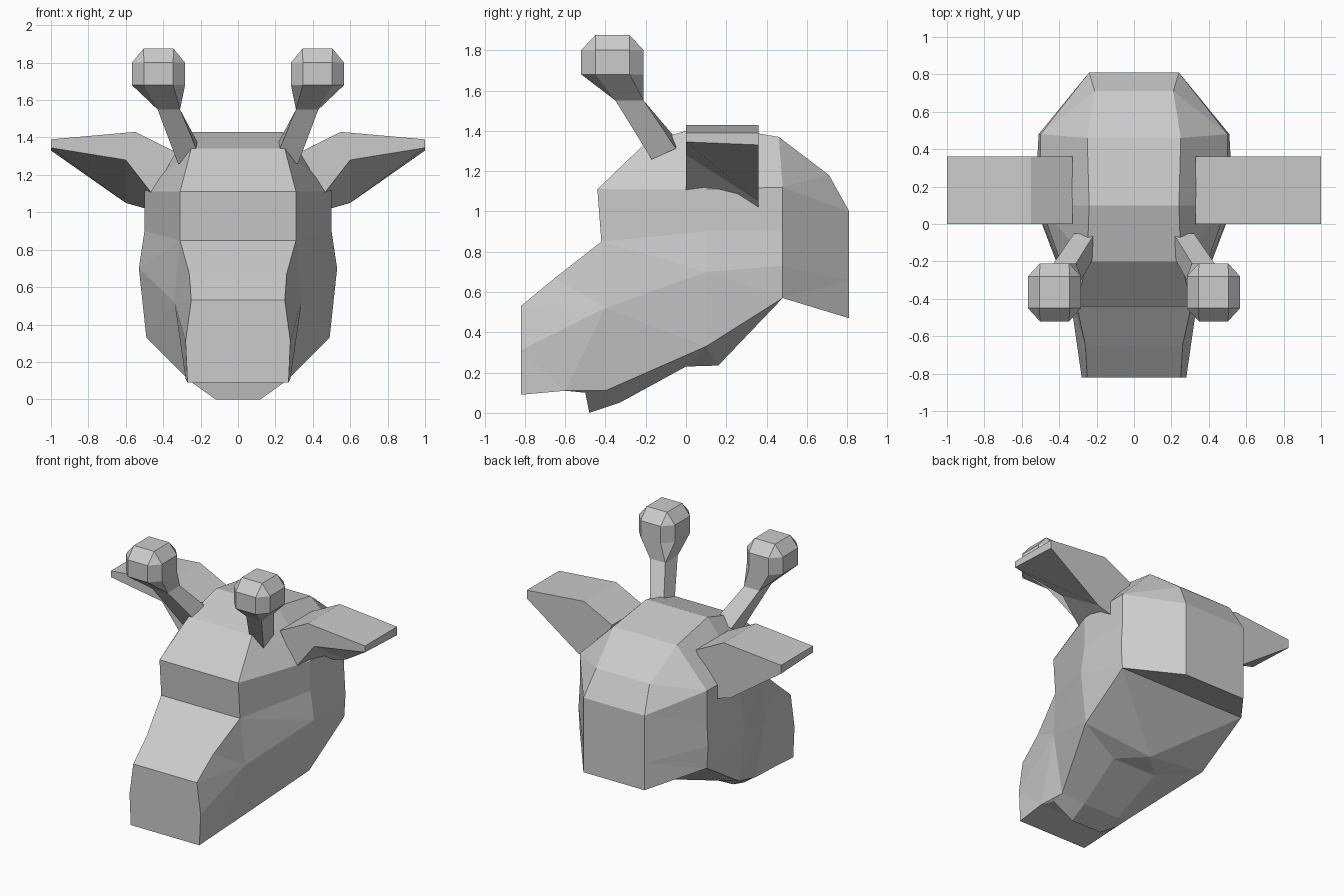
import bpy
import bmesh
from mathutils import Vector

default_cube = bpy.data.objects.get("Cube")
if default_cube:
    bpy.data.objects.remove(default_cube, do_unlink=True)

# One plain material for the whole model
grey = bpy.data.materials.new("plain grey")
grey.use_nodes = True
colour = (0.6, 0.6, 0.6, 1.0)
grey.diffuse_color = colour
grey.node_tree.nodes["Principled BSDF"].inputs["Base Color"].default_value = colour


def mirrored(point):
    return Vector((-point[0], point[1], point[2]))


def add_face(bm, points):
    """Add a face, skipping repeated points."""
    unique = []
    for point in map(Vector, points):
        if all((point - other).length > 1e-5 for other in unique):
            unique.append(point)
    if len(unique) > 2:
        bm.faces.new([bm.verts.new(point) for point in unique])


def finish(bm, name):
    """Weld the faces and create a flat-shaded object."""
    bmesh.ops.remove_doubles(bm, verts=bm.verts[:], dist=1e-4)
    bmesh.ops.recalc_face_normals(bm, faces=bm.faces[:])
    mesh = bpy.data.meshes.new(name)
    bm.to_mesh(mesh)
    bm.free()
    mesh.materials.append(grey)
    obj = bpy.data.objects.new(name, mesh)
    bpy.context.collection.objects.link(obj)


def loft(name, rings):
    """Join equal-length rings with side faces and close both ends."""
    bm = bmesh.new()
    for lower, upper in zip(rings, rings[1:]):
        for i in range(len(lower)):
            j = (i + 1) % len(lower)
            add_face(bm, [lower[i], lower[j], upper[j], upper[i]])
    add_face(bm, rings[0])
    add_face(bm, rings[-1])
    finish(bm, name)


def both_sides(name, rings):
    loft("left_" + name, rings)
    loft("right_" + name, [[mirrored(p) for p in ring] for ring in rings])


# Head landmarks on the left half
landmarks = dict(
    nose_top=(.25, -.82, .53), nose_side=(.28, -.82, .31), nose_low=(.27, -.82, .09),
    bridge=(.26, -.65, .67), lip_side=(.28, -.6, .11),
    brow_low=(.31, -.42, .85), brow=(.31, -.44, 1.11),
    forehead=(.25, -.2, 1.34), crown=(.24, .1, 1.43), nape=(.25, .46, 1.37),
    neck_slope=(.21, .71, 1.18),
    muzzle_back=(.34, -.4, .52), mouth=(.27, -.4, .11),
    temple=(.5, .1, 1.11), eye=(.5, .1, .9), cheek=(.53, .1, .7), jaw=(.49, .1, .33),
    back_temple=(.5, .48, 1.12), back_eye=(.5, .48, .9),
    back_cheek=(.51, .48, .73), back_jaw=(.5, .48, .57),
    neck_top=(.24, .81, 1.0), neck_side=(.24, .81, .66), neck_low=(.24, .81, .47),
    chin_top=(.26, -.5, .1), chin_low=(.12, -.48, 0), chin_back=(.14, -.33, .05),
    throat_front=(.17, 0, .23), throat=(0, .16, .235),
)

# Facets of the left half, repeated on the right
muzzle_facets = [
    "nose_top bridge muzzle_back",
    "nose_top muzzle_back nose_side",
    "bridge brow_low muzzle_back",
    "nose_side muzzle_back lip_side",
    "nose_side lip_side nose_low",
    "muzzle_back mouth lip_side",
    "lip_side mouth chin_top",
]
face_facets = [
    "brow_low brow temple eye",
    "brow_low eye cheek",
    "brow_low cheek muzzle_back",
    "muzzle_back cheek jaw",
    "muzzle_back jaw mouth",
    "brow forehead temple",
    "forehead crown temple",
]
back_facets = [
    "crown nape back_temple temple",
    "temple back_temple back_eye eye",
    "eye back_eye back_cheek cheek",
    "cheek back_cheek back_jaw",
    "cheek back_jaw jaw",
]
neck_facets = [
    "nape neck_slope back_temple",
    "neck_slope neck_top back_temple",
    "back_temple neck_top back_eye",
    "back_eye neck_top neck_side back_cheek",
    "back_cheek neck_side back_jaw",
    "back_jaw neck_side neck_low",
]
throat_facets = [
    "chin_top mouth chin_back chin_low",
    "mouth jaw throat_front chin_back",
    "jaw throat throat_front",
    "jaw back_jaw throat",
]

# Closed centre loop whose edges span from left to right
upper_loop = "nose_side nose_top bridge brow_low brow forehead crown nape neck_slope"
rear_loop = "neck_top neck_side neck_low back_jaw throat"
lower_loop = "throat_front chin_back chin_low chin_top lip_side nose_low"
centre_loop = upper_loop.split() + rear_loop.split() + lower_loop.split()

head = bmesh.new()
for facet in muzzle_facets + face_facets + back_facets + neck_facets + throat_facets:
    corners = [Vector(landmarks[key]) for key in facet.split()]
    add_face(head, corners)
    add_face(head, [mirrored(p) for p in corners])
for first, second in zip(centre_loop, centre_loop[1:] + centre_loop[:1]):
    a, b = landmarks[first], landmarks[second]
    add_face(head, [a, b, mirrored(b), mirrored(a)])
finish(head, "head")


def octagon(x, y, z, rx, ry, keep, tilt=0):
    """Eight-sided ring; keep = 1 gives a square, tilt slopes it."""
    pattern = [(1, keep), (keep, 1), (-keep, 1), (-1, keep),
               (-1, -keep), (-keep, -1), (keep, -1), (1, -keep)]
    return [(x + rx * u, y + ry * v, z + tilt * (ry * v - rx * u)) for u, v in pattern]


# Horns: slanted square stems flaring into faceted knobs
both_sides("horn", [
    octagon(.265, -.11, 1.31, .055, .06, 1, .45),
    octagon(.37, -.28, 1.55, .06, .07, 1),
    octagon(.425, -.365, 1.68, .142, .155, .55),
    octagon(.425, -.365, 1.80, .142, .155, .55),
    octagon(.425, -.365, 1.875, .08, .085, 1),
])

# Ears: wedge profiles that deepen towards the back
ear_top = [(.33, 1.32), (.55, 1.43), (1, 1.39)]
ear_front = ear_top + [(1, 1.345), (.6, 1.28), (.46, 1.1)]
ear_back = ear_top + [(1, 1.33), (.6, 1.05), (.46, 1.01)]
both_sides("ear", [
    [(x, y, z) for x, z in profile]
    for y, profile in ((0, ear_front), (.36, ear_back))
])
